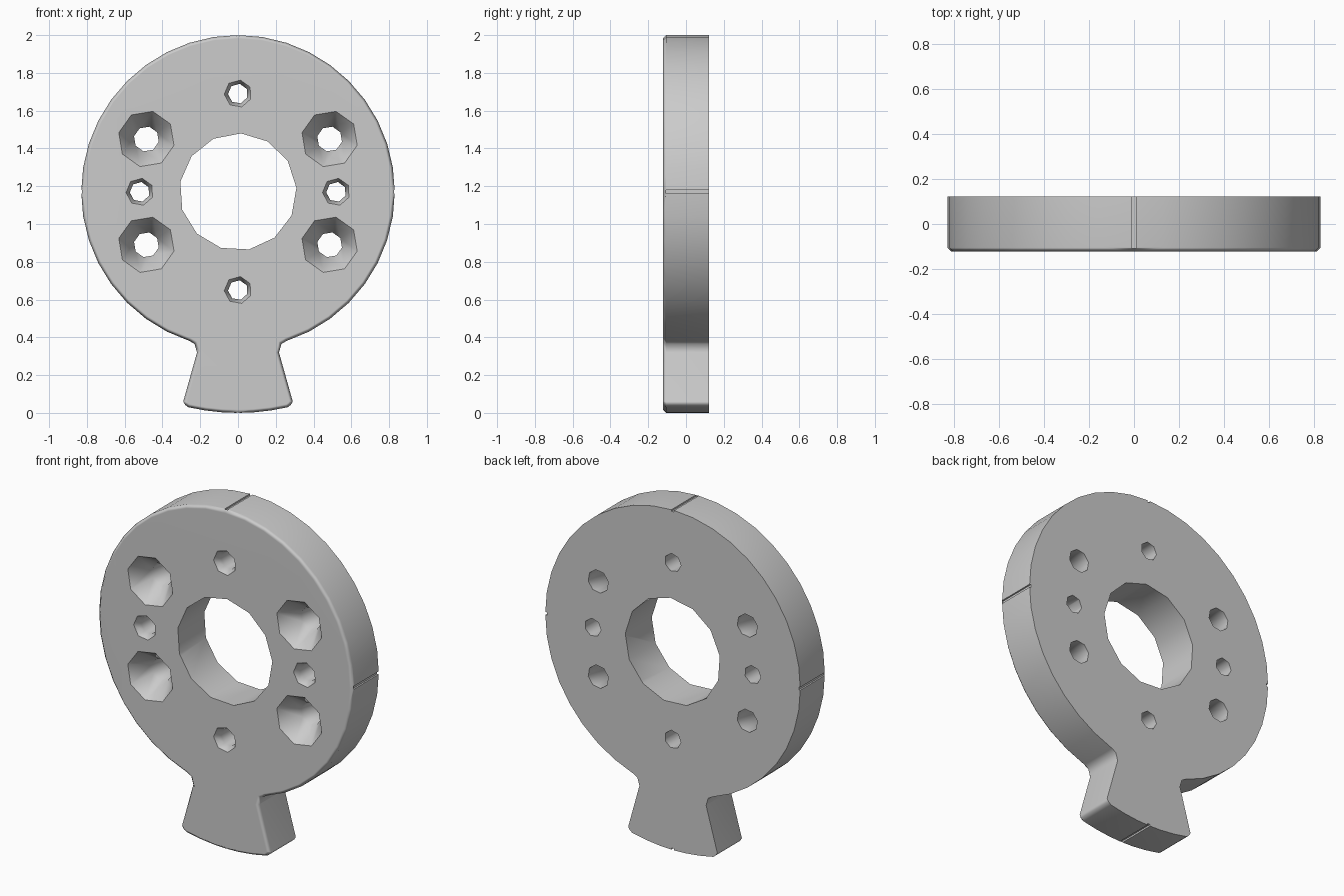
import bpy, bmesh
from math import sin, cos, pi, radians

if "Cube" in bpy.data.objects:
    bpy.data.objects.remove(bpy.data.objects["Cube"])

CZ, R, RB = 1.17, 0.83, 1.17      # disc centre height, disc radius, foot arc radius
FRONT, BACK = -0.123, 0.123


def make_object(name, bm):
    bmesh.ops.recalc_face_normals(bm, faces=bm.faces[:])
    mesh = bpy.data.meshes.new(name)
    bm.to_mesh(mesh)
    bm.free()
    ob = bpy.data.objects.new(name, mesh)
    bpy.context.collection.objects.link(ob)
    return ob


def add_lathe(bm, x, z, sides, start, steps):
    """Closed stack of rings along y; steps = (radius, y) pairs."""
    rings = []
    for r, y in steps:
        rings.append([bm.verts.new((x + r * cos(start + 2 * pi * i / sides), y,
                                    z + r * sin(start + 2 * pi * i / sides)))
                      for i in range(sides)])
    for a, b in zip(rings, rings[1:]):
        for i in range(sides):
            j = (i + 1) % sides
            bm.faces.new((a[i], a[j], b[j], b[i]))
    bm.faces.new(rings[0])
    bm.faces.new(rings[-1])


def add_box(bm, x, z, sx, sz, y0, y1):
    v = bmesh.ops.create_cube(bm, size=1)["verts"]
    bmesh.ops.scale(bm, vec=(sx, y1 - y0, sz), verts=v)
    bmesh.ops.translate(bm, vec=(x, (y0 + y1) / 2, z), verts=v)


# Outline: disc arc, neck, flared foot with curved bottom
outline = [(R * cos(radians(a)), CZ + R * sin(radians(a))) for a in range(-72, 253, 9)]
neck = [(0.23, 0.365), (0.217, 0.32), (0.29, 0.06), (0.28, 0.043)]
outline += [(-x, z) for x, z in neck]
outline += [(RB * sin(radians(a)), CZ - RB * cos(radians(a))) for a in (-13, -8.5, -4, 0, 4, 8.5, 13)]
outline += neck[::-1]

# Plate: extruded outline with a chamfered front edge
bm = bmesh.new()
front = [bm.verts.new((x, FRONT, z)) for x, z in outline]
back = [bm.verts.new((x, BACK, z)) for x, z in outline]
n = len(outline)
bm.faces.new(front)
bm.faces.new(back)
for i in range(n):
    j = (i + 1) % n
    bm.faces.new((front[i], front[j], back[j], back[i]))
bmesh.ops.recalc_face_normals(bm, faces=bm.faces[:])
rim = [bm.edges.get((front[i], front[(i + 1) % n])) for i in range(n)]
bmesh.ops.bevel(bm, geom=rim, offset=0.018, segments=1, affect='EDGES')
plate = make_object("mounting_plate", bm)

# Cutter: centre bore, countersunk screw holes, small stepped holes, rim marks
OUT, THRU = FRONT - 0.03, BACK + 0.03
bm = bmesh.new()
add_lathe(bm, 0, CZ, 13, radians(87), [(0.31, OUT), (0.31, THRU)])
for x in (-0.485, 0.485):
    for z in (CZ - 0.28, CZ + 0.28):
        add_lathe(bm, x, z, 8, radians(77),
                  [(0.15, OUT), (0.15, FRONT), (0.067, FRONT + 0.11), (0.067, THRU)])
for x, z in ((0, 0.52), (0, -0.52), (0.52, 0), (-0.52, 0)):
    add_lathe(bm, x, CZ + z, 7, radians(80),
              [(0.073, OUT), (0.073, FRONT), (0.053, FRONT + 0.04), (0.053, THRU)])
for x in (-R, R):
    add_box(bm, x, CZ, 0.02, 0.018, -0.108, THRU)
for z in (0, CZ + R):
    add_box(bm, 0, z, 0.018, 0.02, -0.108, THRU)
cutter = make_object("hole_cutter", bm)
cutter.hide_render = True

# Cut the holes and marks, then drop the cutter
mod = plate.modifiers.new("holes", 'BOOLEAN')
mod.operation, mod.solver, mod.object = 'DIFFERENCE', 'EXACT', cutter
bpy.context.view_layer.objects.active = plate
plate.select_set(True)
cutter.select_set(False)
bpy.ops.object.modifier_apply(modifier=mod.name)
bpy.data.objects.remove(cutter)

# Smooth round walls, keep the corners crisp
bpy.ops.object.shade_smooth_by_angle(angle=radians(52))
wn = plate.modifiers.new("flat_front", 'WEIGHTED_NORMAL')
wn.keep_sharp = True
